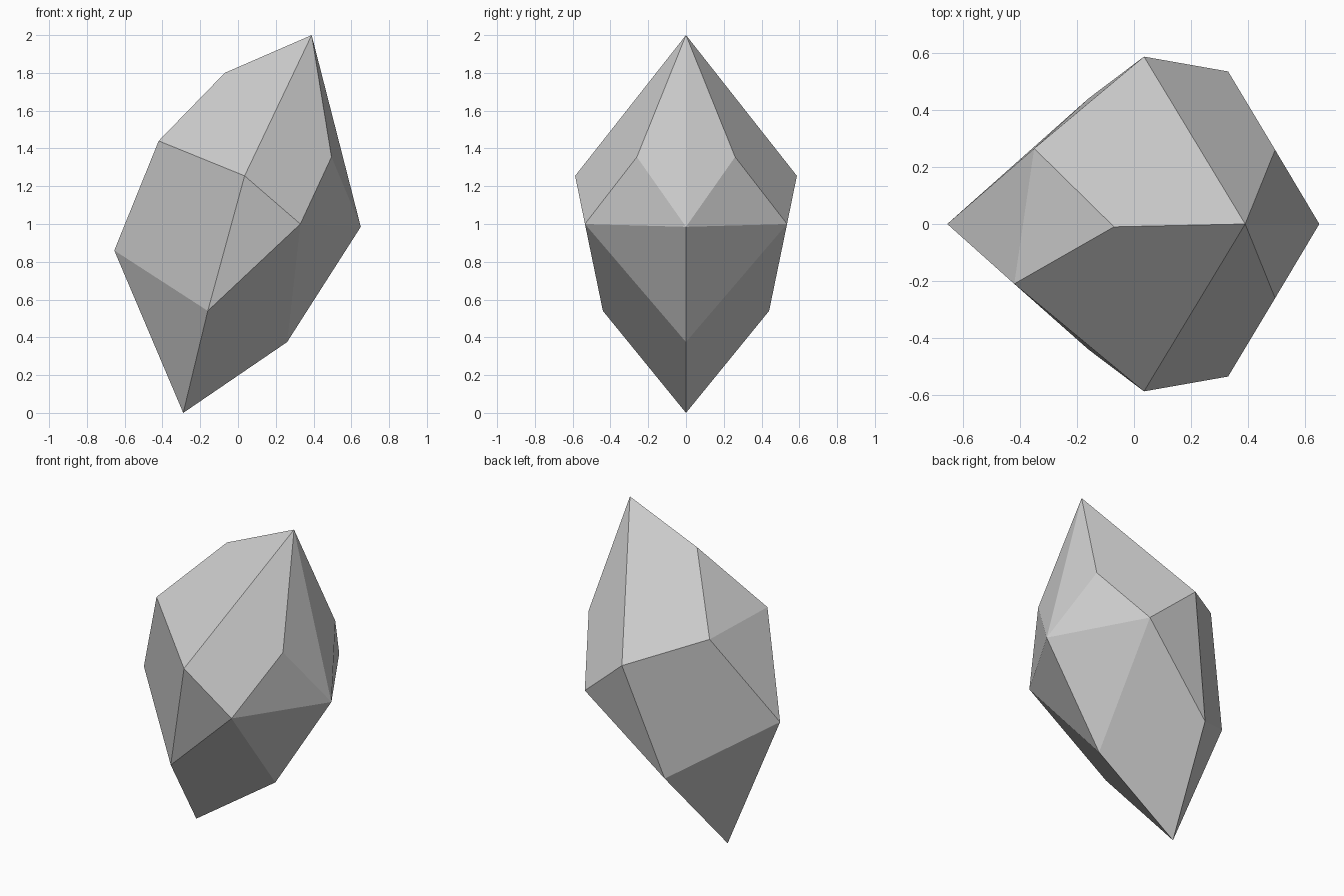
import bpy, bmesh, math

if "Cube" in bpy.data.objects:
    bpy.data.objects.remove(bpy.data.objects["Cube"])

# Corners on the centre plane and the slightly uneven shoulder corners
ridge = [(0.39, 0, 2.0), (-0.07, -0.01, 1.8), (0.65, 0, 0.985),
         (-0.655, 0, 0.86), (0.26, 0, 0.375), (-0.29, 0, 0)]
shoulders = [(-0.42, -0.21, 1.44), (-0.35, 0.265, 1.40)]
# Corners mirrored from front to back
side = [(0.495, 0.26, 1.355), (0.035, 0.587, 1.255),
        (0.33, 0.535, 1.0), (-0.16, 0.44, 0.54)]
points = ridge + shoulders + [(x, s * y, z) for x, y, z in side for s in (-1, 1)]

# Faceted rock: convex shell around the corners, flat facets merged
bm = bmesh.new()
for p in points:
    bm.verts.new(p)
bmesh.ops.convex_hull(bm, input=bm.verts)
bmesh.ops.dissolve_limit(bm, angle_limit=math.radians(3),
                         verts=bm.verts, edges=bm.edges)
bmesh.ops.recalc_face_normals(bm, faces=bm.faces)
mesh = bpy.data.meshes.new("faceted_rock")
bm.to_mesh(mesh)
bm.free()
rock = bpy.data.objects.new("faceted_rock", mesh)
bpy.context.collection.objects.link(rock)
